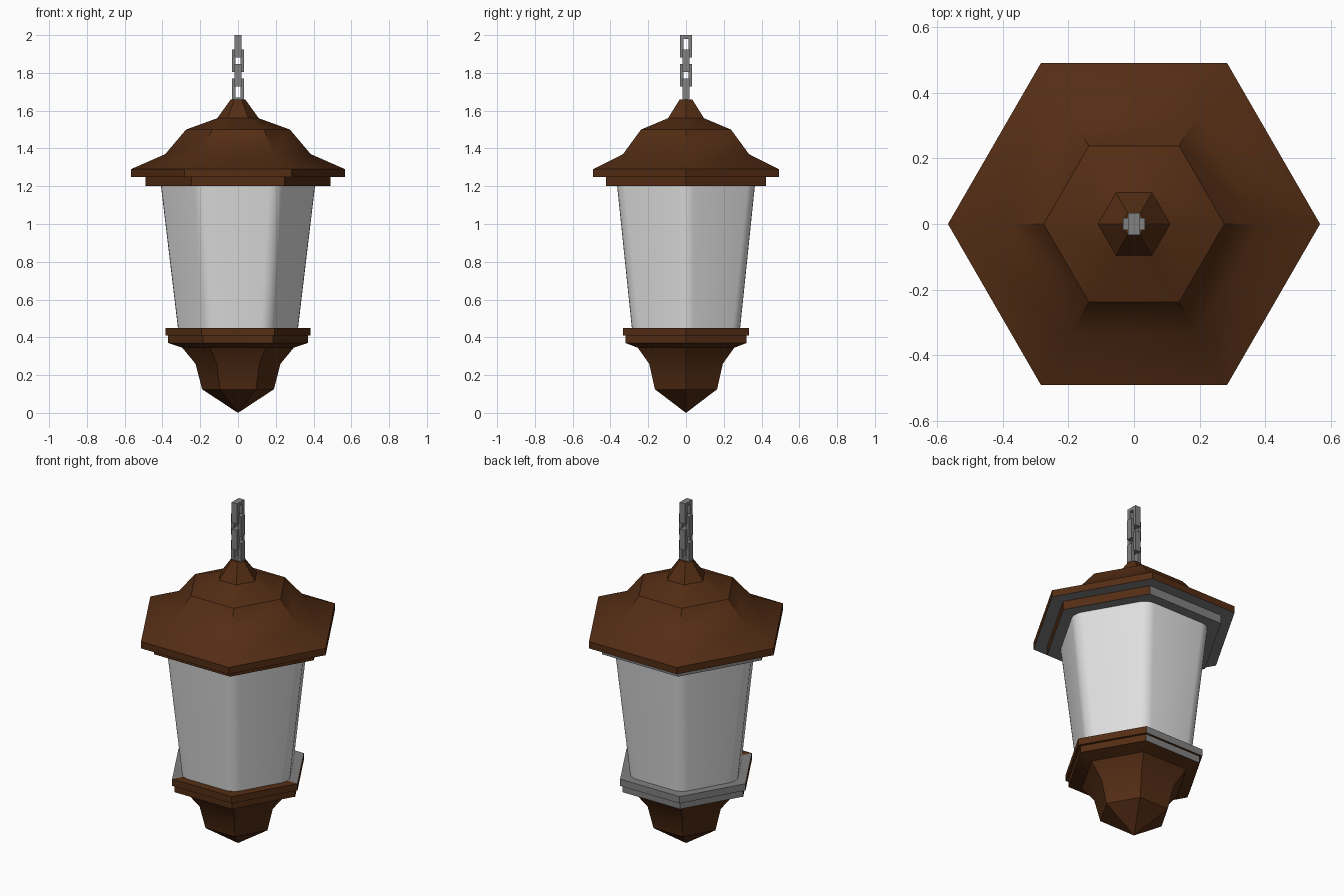
import bpy, bmesh, math
from mathutils import Vector, Matrix

cube = bpy.data.objects.get("Cube")
if cube:
    bpy.data.objects.remove(cube, do_unlink=True)


def material(name, r, g, b):
    m = bpy.data.materials.new(name)
    m.use_nodes = True
    m.diffuse_color = (r, g, b, 1)
    m.node_tree.nodes["Principled BSDF"].inputs["Base Color"].default_value = (r, g, b, 1)
    return m


brown = material("brown metal", 0.088, 0.026, 0.007)
grey = material("grey metal", 0.22, 0.22, 0.22)
frosted = material("frosted glass", 0.74, 0.74, 0.74)
BARE_SIDE = Vector((math.cos(math.radians(120)), math.sin(math.radians(120)), 0))


def finish(name, bm, mats, rule=None, smooth=True):
    bmesh.ops.recalc_face_normals(bm, faces=bm.faces)
    if rule:
        for f in bm.faces:
            c = f.calc_center_median()
            side = Vector((c.x, c.y, 0)).normalized().dot(BARE_SIDE)
            f.material_index = int(rule(f.normal.z, c.z, side))
    mesh = bpy.data.meshes.new(name)
    bm.to_mesh(mesh)
    bm.free()
    for m in mats:
        mesh.materials.append(m)
    ob = bpy.data.objects.new(name, mesh)
    bpy.context.collection.objects.link(ob)
    if smooth:
        bpy.ops.object.select_all(action='DESELECT')
        ob.select_set(True)
        bpy.context.view_layer.objects.active = ob
        bpy.ops.object.shade_smooth_by_angle(angle=math.radians(30))
    return ob


def hex_lathe(profile):
    """Six-sided lathe; a zero radius closes the end in a point."""
    bm = bmesh.new()
    rings = []
    for r, z in profile:
        n = 6 if r else 1
        rings.append([bm.verts.new((r * math.cos(i * math.pi / 3),
                                    r * math.sin(i * math.pi / 3), z)) for i in range(n)])
    for a, b in zip(rings, rings[1:]):
        for i in range(6):
            j = (i + 1) % 6
            quad = [a[i % len(a)], a[j % len(a)], b[j % len(b)], b[i % len(b)]]
            bm.faces.new(list(dict.fromkeys(quad)))
    return bm


# Base: pointed finial, flared cup and stepped ring, bare metal on one side
base = hex_lathe([(0, 0), (0.19, 0.125), (0.225, 0.26), (0.295, 0.345), (0.37, 0.37),
                  (0.37, 0.41), (0.385, 0.41), (0.385, 0.45), (0, 0.45)])
finish("base", base, [brown, grey],
       lambda nz, z, side: (nz > 0.9 and side > -0.1) or
       (abs(nz) < 0.1 and z > 0.37 and side > 0.5))

# Roof: stepped eave, two slopes and a cap, with a bare underside
roof = hex_lathe([(0, 1.2), (0.49, 1.2), (0.49, 1.25), (0.567, 1.25), (0.567, 1.29),
                  (0.385, 1.37), (0.275, 1.5), (0.11, 1.56), (0.038, 1.66), (0, 1.66)])
finish("roof", roof, [brown, grey],
       lambda nz, z, side: nz < -0.9 or (abs(nz) < 0.1 and z < 1.25 and side > 0.5))

# Glass: tapered hexagon with rounded corners
glass = hex_lathe([(0.33, 0.44), (0.422, 1.21)])
corners = [e for e in glass.edges if abs(e.verts[0].co.z - e.verts[1].co.z) > 0.5]
bmesh.ops.bevel(glass, geom=corners, offset=0.045, segments=4, profile=0.5, affect='EDGES')
finish("glass", glass, [frosted])


# Chain: rectangular links, each turned a quarter from the last
def chain_link(name, low, high, turned):
    half, bar, depth = 0.033, 0.02, 0.036
    mid, height = (low + high) / 2, high - low
    bm = bmesh.new()
    boxes = [(s * (half - bar / 2), mid, bar, height) for s in (-1, 1)]
    boxes += [(0, z, 2 * (half - bar), bar) for z in (low + bar / 2, high - bar / 2)]
    for x, z, w, h in boxes:
        bmesh.ops.create_cube(bm, size=1, matrix=Matrix.Translation((x, 0, z)) @
                              Matrix.Diagonal((w, depth, h, 1)))
    if turned:
        bm.transform(Matrix.Rotation(math.pi / 2, 4, 'Z'))
    finish(name, bm, [grey], smooth=False)


for i in range(4):
    low = 1.65 + i * 0.077
    chain_link(f"chain_link_{i + 1}", low, low + 0.119, i % 2 == 1)
